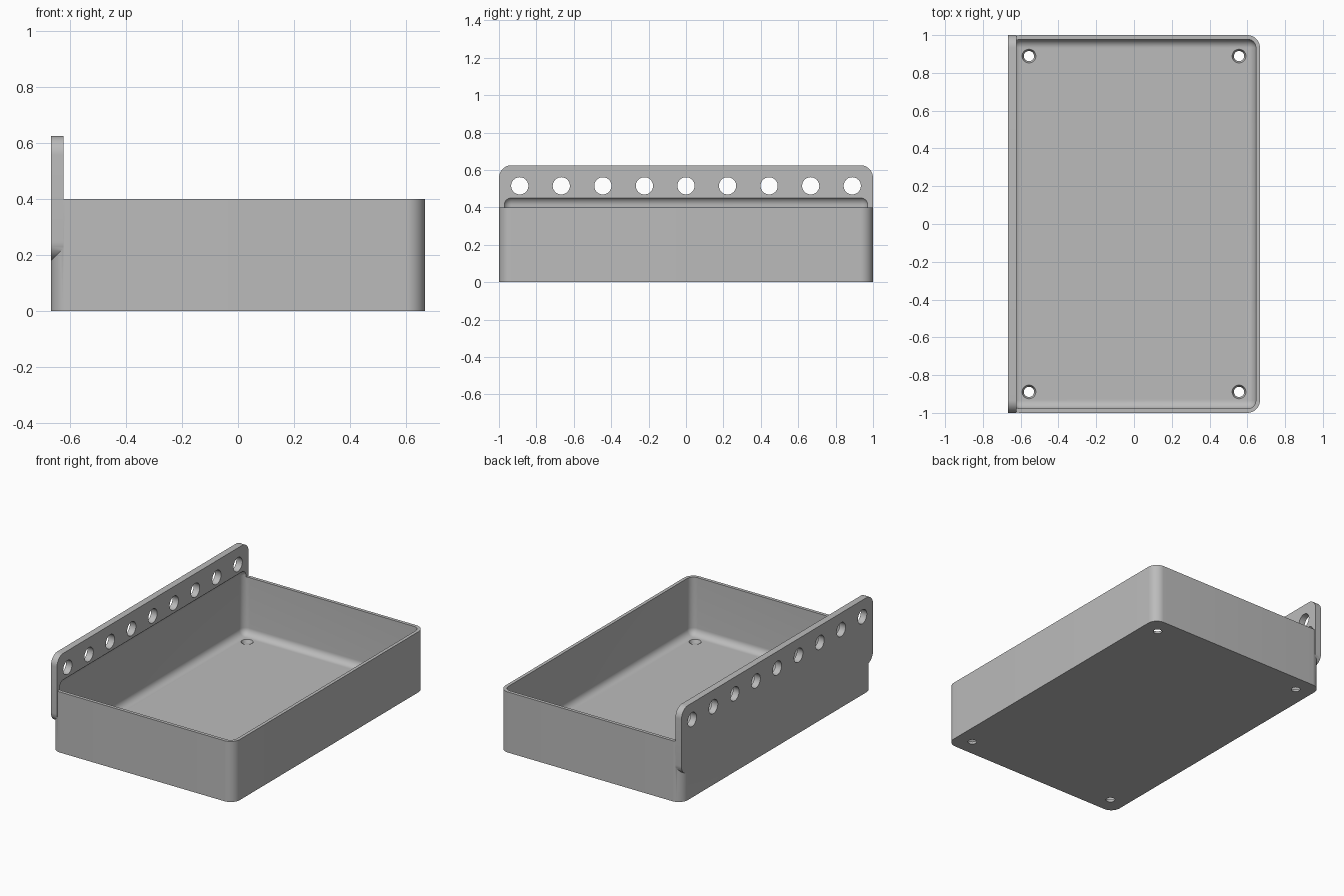
import bpy, bmesh, math
from mathutils import Matrix, Vector

cube = bpy.data.objects.get("Cube")
if cube:
    bpy.data.objects.remove(cube, do_unlink=True)

HX, HY, H = 0.667, 1.0, 0.4        # outer half sizes and height
WALL, R = 0.022, 0.067             # wall thickness and outer corner radius
PLATE_T, PLATE_LOW, PLATE_TOP = 0.044, 0.18, 0.625

grey = bpy.data.materials.new("light_grey")
grey.use_nodes = True
grey.diffuse_color = (0.5, 0.5, 0.5, 1)
grey.node_tree.nodes["Principled BSDF"].inputs["Base Color"].default_value = (0.5, 0.5, 0.5, 1)


def make(name, bm):
    bmesh.ops.recalc_face_normals(bm, faces=bm.faces)
    mesh = bpy.data.meshes.new(name)
    bm.to_mesh(mesh)
    bm.free()
    mesh.materials.append(grey)
    obj = bpy.data.objects.new(name, mesh)
    bpy.context.collection.objects.link(obj)
    return obj


def rounded_slab(name, hu, hv, radius, depth, matrix):
    """Rounded rectangle extruded along its local z, then placed by matrix."""
    bm = bmesh.new()
    steps = 12
    ring = []
    for quarter, (su, sv) in enumerate([(1, 1), (-1, 1), (-1, -1), (1, -1)]):
        for i in range(steps + 1):
            a = math.pi / 2 * (quarter + i / steps)
            ring.append(bm.verts.new((su * (hu - radius) + radius * math.cos(a),
                                      sv * (hv - radius) + radius * math.sin(a), 0)))
    face = bm.faces.new(ring)
    out = bmesh.ops.extrude_face_region(bm, geom=[face])
    top = [g for g in out["geom"] if isinstance(g, bmesh.types.BMVert)]
    bmesh.ops.translate(bm, verts=top, vec=(0, 0, depth))
    bmesh.ops.transform(bm, matrix=matrix, verts=bm.verts)
    return make(name, bm)


def add_cone(bm, r1, r2, depth, matrix):
    bmesh.ops.create_cone(bm, cap_ends=True, segments=40, radius1=r1,
                          radius2=r2, depth=depth, matrix=matrix)


def apply_boolean(target, tool, operation):
    mod = target.modifiers.new(operation.lower(), 'BOOLEAN')
    mod.operation, mod.object, mod.solver = operation, tool, 'EXACT'
    bpy.ops.object.select_all(action='DESELECT')
    bpy.context.view_layer.objects.active = target
    target.select_set(True)
    bpy.ops.object.modifier_apply(modifier=mod.name)
    bpy.data.objects.remove(tool, do_unlink=True)


# Tray body
tray = rounded_slab("tray", HX, HY, R, H, Matrix())

# Upright mounting plate along the right side, rounded in its own plane
axes = Matrix(((0, 0, 1), (1, 0, 0), (0, 1, 0))).to_4x4()
plate = rounded_slab("mounting_plate", HY, (PLATE_TOP - PLATE_LOW) / 2, R, PLATE_T,
                     Matrix.Translation((-HX, 0, (PLATE_TOP + PLATE_LOW) / 2)) @ axes)
apply_boolean(tray, plate, 'UNION')

# Cavity with filleted edges; it also bites a shallow recess into the plate
top = 0.457
bm = bmesh.new()
bmesh.ops.create_cube(bm, size=1)
bmesh.ops.scale(bm, vec=(2 * (HX - WALL), 2 * (HY - WALL), top - WALL), verts=bm.verts)
bmesh.ops.translate(bm, vec=(0, 0, (top + WALL) / 2), verts=bm.verts)
bmesh.ops.bevel(bm, geom=bm.edges[:], offset=R - WALL, segments=10,
                profile=0.5, affect='EDGES')
apply_boolean(tray, make("cavity_cutter", bm), 'DIFFERENCE')

# Row of hanging holes through the plate
bm = bmesh.new()
turn = Matrix.Rotation(math.pi / 2, 4, 'Y')
for i in range(-4, 5):
    add_cone(bm, 0.046, 0.046, 0.2, Matrix.Translation((-HX, i * 2 / 9, 0.515)) @ turn)
apply_boolean(tray, make("plate_hole_cutter", bm), 'DIFFERENCE')

# Slightly tapered screw holes in the floor corners
bm = bmesh.new()
for sx in (-1, 1):
    for sy in (-1, 1):
        add_cone(bm, 0.024, 0.042, 0.042,
                 Matrix.Translation((sx * 0.556, sy * 0.889, 0.014)))
apply_boolean(tray, make("floor_hole_cutter", bm), 'DIFFERENCE')

tray.name = "tray_with_mounting_plate"
bpy.ops.object.select_all(action='DESELECT')
tray.select_set(True)
bpy.context.view_layer.objects.active = tray
bpy.ops.object.shade_smooth_by_angle(angle=math.radians(30))
